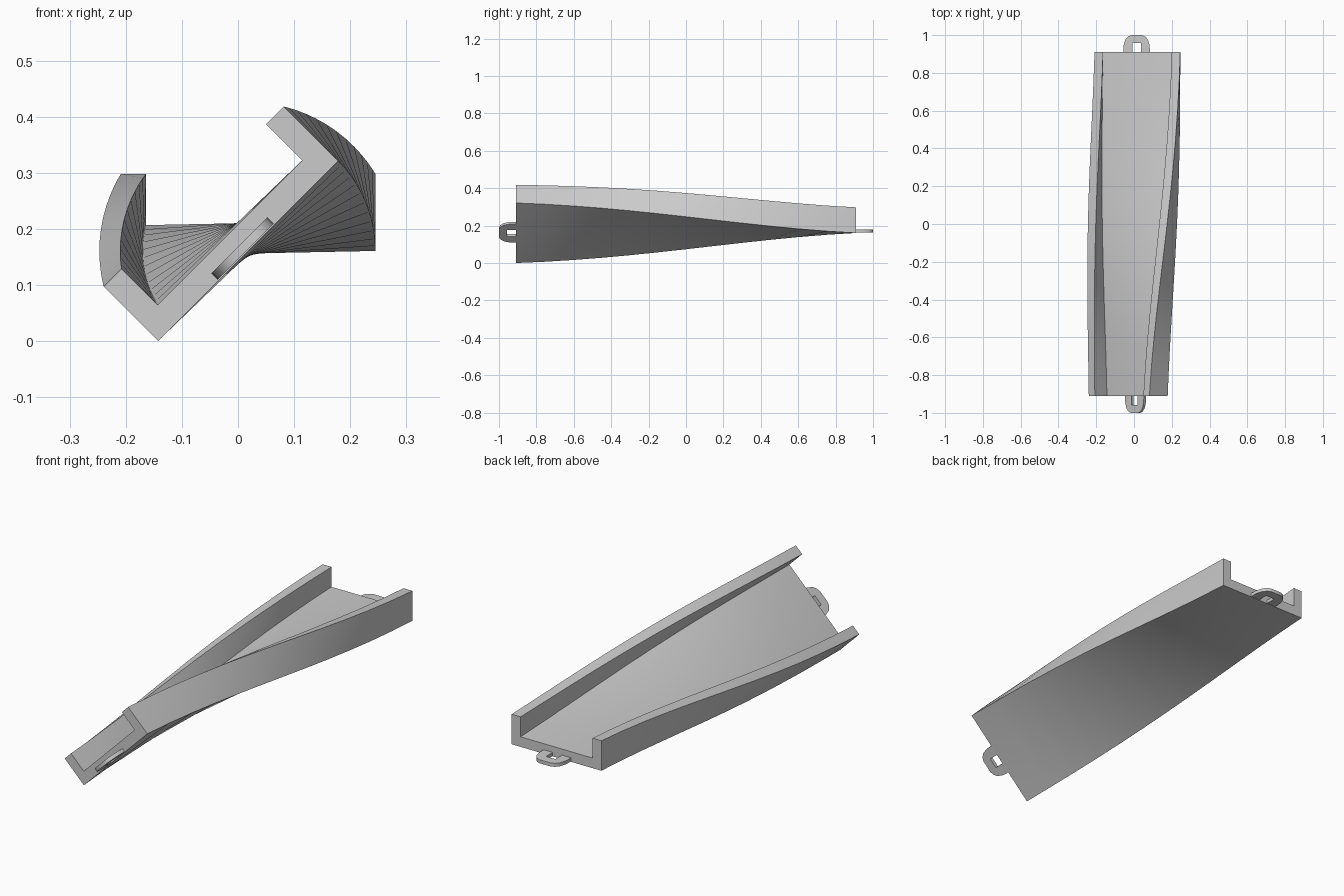
import bpy, bmesh
from math import sin, cos, radians

if "Cube" in bpy.data.objects:
    bpy.data.objects.remove(bpy.data.objects["Cube"])

AX, AZ = 0.018, 0.161      # twist axis
END = 0.91                 # half length of the channel
TWIST = radians(45)
STEPS = 12


def place(u, v, y, angle):
    """Point of the cross-section (u across, v up) turned about the axis."""
    return (AX + u * cos(angle) - v * sin(angle), y,
            AZ + u * sin(angle) + v * cos(angle))


def finish(bm, name, smooth):
    bmesh.ops.recalc_face_normals(bm, faces=bm.faces)
    mesh = bpy.data.meshes.new(name)
    bm.to_mesh(mesh)
    bm.free()
    obj = bpy.data.objects.new(name, mesh)
    bpy.context.collection.objects.link(obj)
    bpy.context.view_layer.objects.active = obj
    obj.select_set(True)
    bpy.ops.object.shade_smooth_by_angle(angle=radians(smooth))
    obj.select_set(False)
    return obj


# Twisted channel: U profile swept from the tilted front to the level back
half = [(0.227, 0), (0.227, 0.137), (0.182, 0.137), (0.182, 0.046)]
profile = half + [(-u, v) for u, v in reversed(half)]
bm = bmesh.new()
rings = []
for i in range(STEPS + 1):
    t = i / STEPS
    ease = 0.5 * t + 0.5 * t * t * (3 - 2 * t)
    angle = TWIST * (1 - ease)
    y = -END + 2 * END * t
    rings.append([bm.verts.new(place(u, v, y, angle)) for u, v in profile])
n = len(profile)
for f, b in zip(rings, rings[1:]):
    for i in range(n):
        j = (i + 1) % n
        bm.faces.new((f[i], f[j], b[j]))
        bm.faces.new((f[i], b[j], b[i]))
for ring in (rings[0], rings[-1]):
    bm.faces.new(ring)
finish(bm, "twisted_channel", 30)

# Connector loops: slotted rounded tabs, one on each end
outer = [(0.070, 0.0), (0.069, 0.035), (0.060, 0.066), (0.045, 0.083), (0.028, 0.090)]
inner = [(-0.023, 0.048), (-0.023, 0.0)]
right = outer + [(-u, d) for u, d in reversed(outer)]
outline = right + [(-0.023, 0.0), (-0.023, 0.048), (0.023, 0.048), (0.023, 0.0)]


def connector(name, side, angle):
    bm = bmesh.new()
    layers = [[bm.verts.new(place(u - 0.004, v, side * (END + d), angle))
               for u, d in outline] for v in (0.002, 0.018)]
    for layer in layers:
        bm.faces.new(layer)
    m = len(outline)
    for i in range(m):
        j = (i + 1) % m
        bm.faces.new((layers[0][i], layers[0][j], layers[1][j], layers[1][i]))
    finish(bm, name, 35)


connector("front_connector", -1, TWIST)
connector("back_connector", 1, 0)
